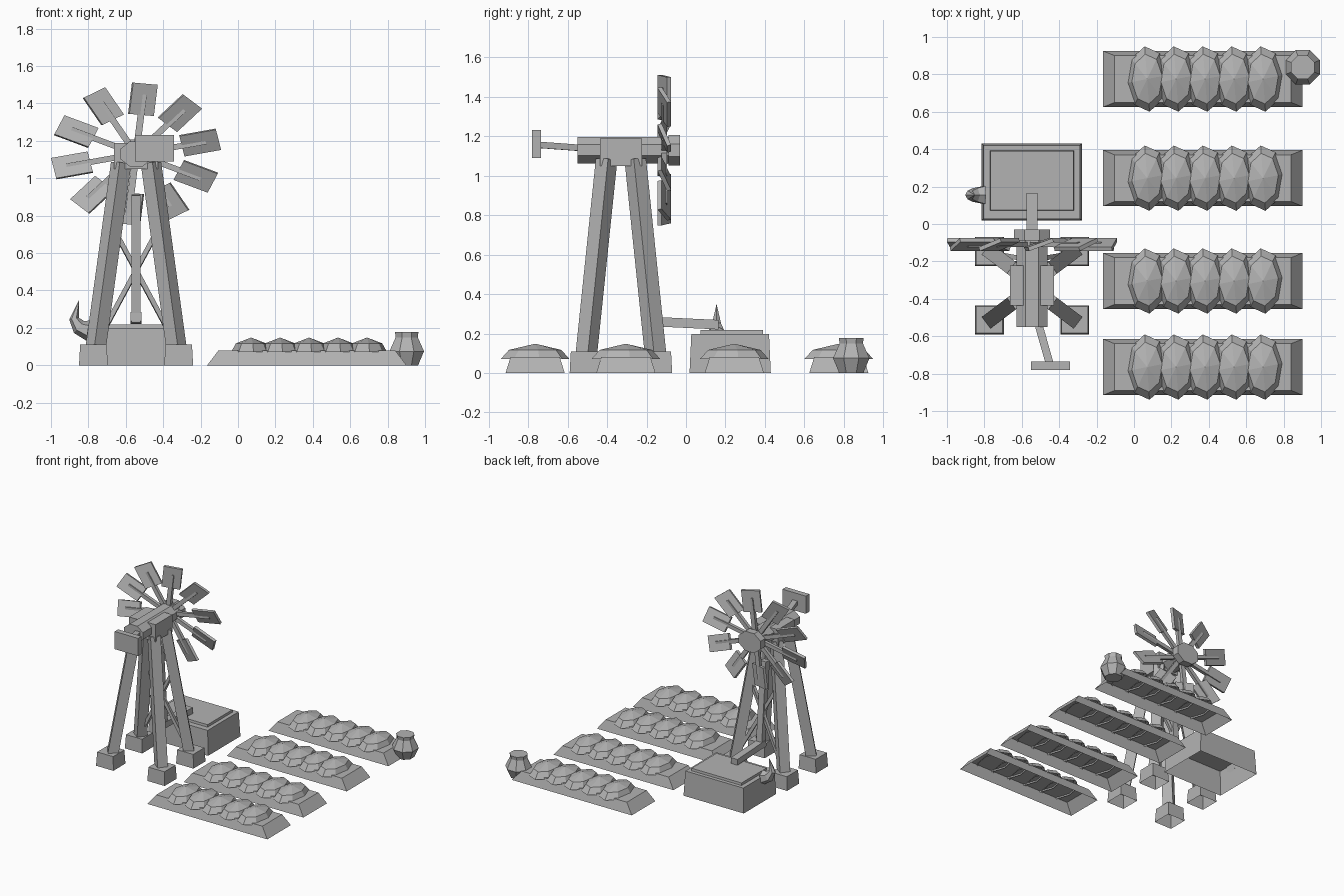
import bpy, bmesh, math
from mathutils import Vector, Matrix

cube = bpy.data.objects.get("Cube")
if cube:
    bpy.data.objects.remove(cube)

grey = bpy.data.materials.new("plain_grey")
grey.use_nodes = True
shade = (0.45, 0.45, 0.45, 1)
grey.diffuse_color = shade
grey.node_tree.nodes["Principled BSDF"].inputs["Base Color"].default_value = shade

UP = Vector((0, 0, 1))
CX, CY, CZ = -0.545, -0.33, 1.13   # tower centre and axle height


def loft(name, rings, cap_start=True, cap_end=True):
    """Skin a list of point rings into one flat shaded object."""
    bm = bmesh.new()
    loops = [[bm.verts.new(p) for p in ring] for ring in rings]
    for a, b in zip(loops, loops[1:]):
        n = len(a)
        for i in range(n):
            j = (i + 1) % n
            bm.faces.new((a[i], a[j], b[j], b[i]))
    if cap_start:
        bm.faces.new(loops[0][::-1])
    if cap_end:
        bm.faces.new(loops[-1])
    bmesh.ops.remove_doubles(bm, verts=bm.verts, dist=0.0001)
    bmesh.ops.recalc_face_normals(bm, faces=bm.faces)
    mesh = bpy.data.meshes.new(name)
    bm.to_mesh(mesh)
    bm.free()
    mesh.materials.append(grey)
    obj = bpy.data.objects.new(name, mesh)
    bpy.context.collection.objects.link(obj)
    return obj


def ring(center, u, v, sides, turn=0.0):
    """Polygon around center, u and v being its half axes."""
    c, u, v = Vector(center), Vector(u), Vector(v)
    angles = [turn + math.tau * i / sides for i in range(sides)]
    return [c + u * math.cos(a) + v * math.sin(a) for a in angles]


def rect(x, y, z, hx, hy):
    return [(x + sx * hx, y + sy * hy, z) for sx, sy in ((-1, -1), (1, -1), (1, 1), (-1, 1))]


def frustum(name, x, y, z0, z1, bottom, top, closed=False):
    return loft(name, [rect(x, y, z0, *bottom), rect(x, y, z1, *top)], cap_start=closed)


def beam(name, p, q, width, depth):
    """Straight bar; width is measured horizontally."""
    p, q = Vector(p), Vector(q)
    d = (q - p).normalized()
    side = d.cross(UP).normalized()
    other = side.cross(d)
    u, v = side * width / 2, other * depth / 2
    return loft(name, [[c - u - v, c + u - v, c + u + v, c - u + v] for c in (p, q)])


def barrel(name, y0, y1, rx, rz):
    """Octagonal cylinder along y on the axle line."""
    k = 1 / math.cos(math.pi / 8)
    loft(name, [ring((CX, y, CZ), (rx * k, 0, 0), (0, 0, rz * k), 8, math.pi / 8)
                for y in (y0, y1)])


# Tower feet and legs
for sx, side in ((-1, "right"), (1, "left")):
    for sy, end in ((-1, "front"), (1, "back")):
        frustum(f"foot_{end}_{side}", CX + sx * 0.228, CY + sy * 0.183, 0, 0.11,
                (0.077, 0.077), (0.071, 0.071))
        beam(f"leg_{end}_{side}", (CX + sx * 0.215, CY + sy * 0.175, 0.1),
             (CX + sx * 0.08, CY + sy * 0.073, 1.08), 0.078, 0.078)
    # Crossed brace between the back legs
    beam(f"brace_{side}", (CX + sx * 0.165, CY + 0.165, 0.2),
         (CX - sx * 0.115, CY + 0.115, 0.72), 0.025, 0.025)

# Pump column and spout running to the tank
beam("pump_column", (CX, -0.17, 0.23), (CX, -0.225, 0.91), 0.05, 0.05)
beam("spout", (CX, -0.2, 0.262), (CX, 0.165, 0.245), 0.058, 0.048)

# Head, axle and hub
frustum("head_block", CX, CY, 1.05, 1.188, (0.117, 0.107), (0.117, 0.107), True)
barrel("axle", -0.55, -0.06, 0.083, 0.067)
barrel("hub", -0.088, -0.03, 0.097, 0.078)

# Tail vane
beam("tail_arm", (-0.535, -0.45, 1.135), (-0.45, -0.75, 1.157), 0.042, 0.032)
frustum("tail_vane", -0.447, -0.758, 1.09, 1.232, (0.104, 0.022), (0.104, 0.022), True)

# Rotor blades, pitched, on a slightly flattened wheel
PITCH = math.radians(20)
wheel = Matrix.Translation((CX, -0.11, CZ)) @ Matrix.Diagonal((1, 1, 0.84, 1))


def wheel_box(name, u, v, n, start, end, width, thick):
    corners = ((-1, -1), (1, -1), (1, 1), (-1, 1))
    loft(name, [[wheel @ (u * r + v * a * width / 2 + n * b * thick / 2) for a, b in corners]
                for r in (start, end)])


for i in range(10):
    a = math.radians(12 + 36 * i)
    u = Vector((math.cos(a), 0, math.sin(a)))
    t = Vector((-math.sin(a), 0, math.cos(a)))
    out = Vector((0, -1, 0))
    v = t * math.cos(PITCH) + out * math.sin(PITCH)
    n = out * math.cos(PITCH) - t * math.sin(PITCH)
    wheel_box(f"blade_{i + 1}", u, v, n, 0.25, 0.45, 0.14, 0.022)
    wheel_box(f"spoke_{i + 1}", u, t, out, 0.03, 0.38, 0.036, 0.026)

# Water tank with raised lid
frustum("tank", -0.547, 0.224, 0, 0.198, (0.268, 0.206), (0.258, 0.197))
frustum("tank_lid", -0.545, 0.232, 0.195, 0.217, (0.224, 0.16), (0.222, 0.158), True)

# Curved horn on the side of the tank
horn = []
for x, z, r, tilt in ((-0.80, 0.185, 0.055, 80), (-0.85, 0.205, 0.042, 50),
                      (-0.877, 0.25, 0.026, 10), (-0.85, 0.347, 0.001, -20)):
    k = math.radians(tilt)
    horn.append(ring((x, 0.155, z), (r * math.cos(k), 0, r * math.sin(k)), (0, r, 0), 6))
loft("tank_horn", horn)

# Planting beds with a row of faceted mounds
for b, y in enumerate((-0.765, -0.305, 0.245, 0.775)):
    frustum(f"bed_{b + 1}", 0.368, y, 0, 0.08, (0.533, 0.15), (0.472, 0.125))
    for m in range(5):
        x = 0.07 + 0.155 * m
        layers = ((1, 0.07), (0.76, 0.117), (0.01, 0.148))
        loft(f"mound_{b + 1}_{m + 1}",
             [ring((x, y, z), (0.108 * s, 0, 0), (0, 0.176 * s, 0), 8, 0.12)
              for s, z in layers], cap_start=False)

# Octagonal jar at the end of the last bed
jar = ((0.066, 0), (0.1, 0.075), (0.064, 0.15), (0.068, 0.178))
loft("jar", [ring((0.902, 0.838, z), (r, 0, 0), (0, r, 0), 8, math.pi / 8) for r, z in jar])
